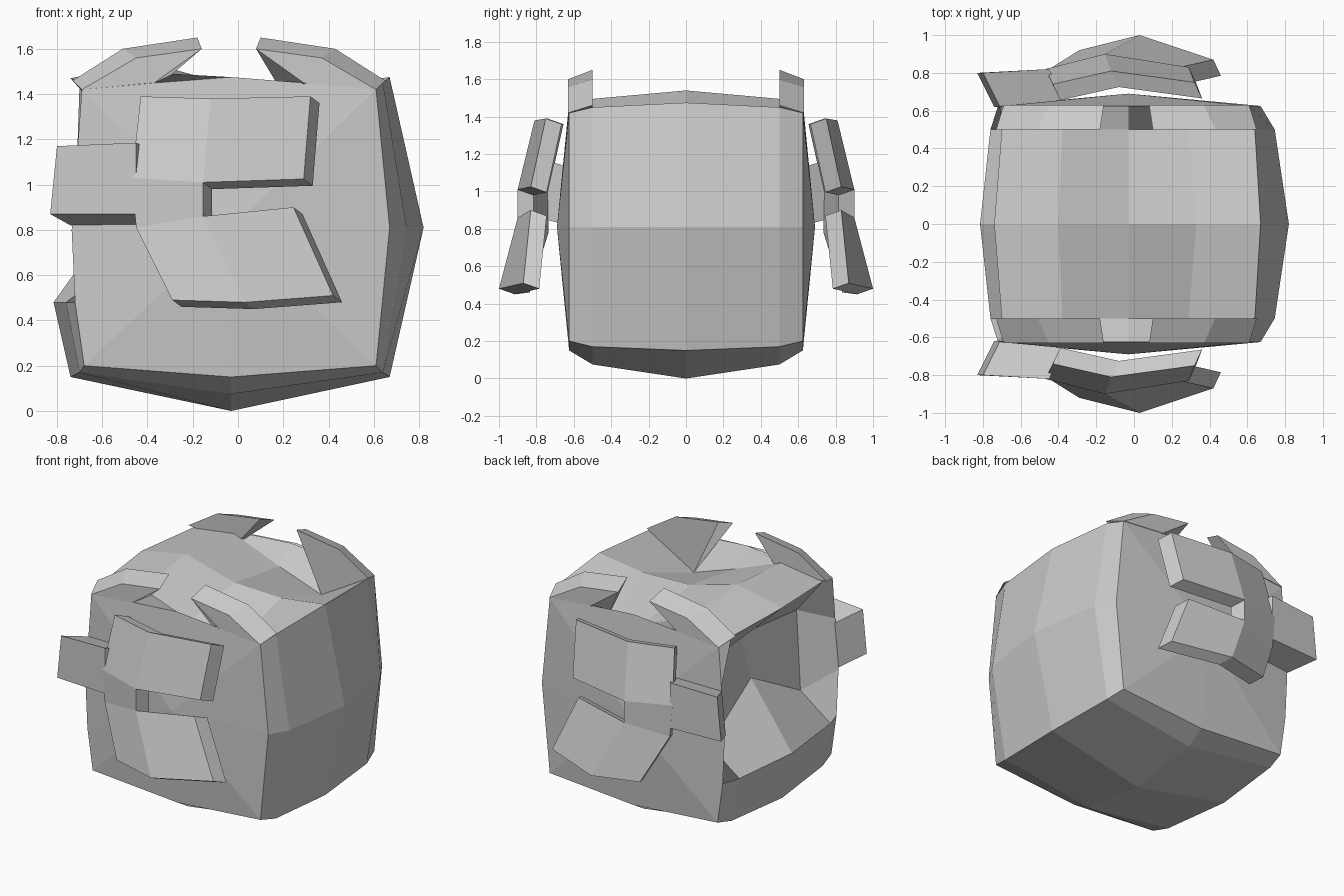
import bpy, bmesh
from mathutils import Vector

if "Cube" in bpy.data.objects:
    bpy.data.objects.remove(bpy.data.objects["Cube"])

GREY = (0.6, 0.6, 0.6, 1)
mat = bpy.data.materials.new("light_grey")
mat.use_nodes = True
mat.diffuse_color = GREY
mat.node_tree.nodes["Principled BSDF"].inputs["Base Color"].default_value = GREY


def finish(bm, name):
    bmesh.ops.recalc_face_normals(bm, faces=bm.faces)
    mesh = bpy.data.meshes.new(name)
    bm.to_mesh(mesh)
    bm.free()
    mesh.materials.append(mat)
    obj = bpy.data.objects.new(name, mesh)
    bpy.context.collection.objects.link(obj)
    return obj


def slab(name, outer, faces, inner):
    """Solid between an outer panel and a matching inner panel."""
    bm = bmesh.new()
    a = [bm.verts.new(p) for p in outer]
    b = [bm.verts.new(p) for p in inner]
    edges = [(f[i], f[(i + 1) % len(f)]) for f in faces for i in range(len(f))]
    for f in faces:
        bm.faces.new([a[i] for i in f])
        bm.faces.new([b[i] for i in reversed(f)])
    for i, j in edges:
        if (j, i) not in edges:
            bm.faces.new((a[j], a[i], b[i], b[j]))
    return finish(bm, name)


# Helmet shell: x-z outlines lofted along y, with the face recess on -x
middle = [(-.03, 0), (.67, .15), (.82, .81), (.67, 1.475), (.33, 1.43), (-.03, 1.44),
          (-.40, 1.54), (-.74, 1.47), (-.42, 1.2), (-.5, .92), (-.815, .48), (-.74, .15)]
shoulder = [(-.03, .075), (.64, .17), (.745, .81), (.64, 1.45), (.29, 1.25), (-.03, 1.36),
            (-.38, 1.495), (-.70, 1.45), (-.5, 1.2), (-.53, .65), (-.76, .48), (-.70, .17)]
rim = [(-.03, .15), (.61, .2), (.67, .81), (.61, 1.42), (.29, 1.45), (-.03, 1.475),
       (-.36, 1.45), (-.69, 1.42), (-.71, 1.15), (-.735, .8), (-.72, .48), (-.68, .2)]
bm = bmesh.new()
rings = []
for outline, y in ((rim, -.625), (shoulder, -.5), (middle, 0), (shoulder, .5), (rim, .625)):
    rings.append([bm.verts.new((x, y, z)) for x, z in outline])
n = len(rim)
for r, q in zip(rings, rings[1:]):
    for i in range(n):
        j = (i + 1) % n
        bm.faces.new((r[i], r[j], q[j], q[i]))
for ring, y in ((rings[0], -.69), (rings[-1], .69)):
    centre = bm.verts.new((-.03, y, .81))
    for i in range(n):
        bm.faces.new((ring[i], ring[(i + 1) % n], centre))
finish(bm, "helmet_shell")

# Bent side emblem (outer surface) and its tail block
emblem = [(-.43, .74, 1.39), (-.12, .81, 1.38), (.32, .75, 1.39),
          (-.47, .82, 1.03), (-.155, .9, 1.01), (.29, .83, 1.025),
          (-.45, .82, .81), (-.155, .9, .86), (.245, .83, .9),
          (-.29, .92, .49), (.03, 1.0, .48), (.42, .87, .51)]
emblem_faces = [(0, 1, 4, 3), (1, 2, 5, 4), (3, 4, 7, 6), (6, 7, 10, 9), (7, 8, 11, 10)]
tail = [(-.8, .80, 1.17), (-.45, .82, 1.185), (-.45, .82, .87), (-.83, .80, .87)]
# Horn outlines, mirrored about the shell's middle; the left one roots deeper
horn_out = [(.08, 1.60), (.37, 1.56), (.61, 1.42), (.29, 1.45)]
horn_in = [(.10, 1.65), (.43, 1.60), (.65, 1.46)]
quad = [(0, 1, 2, 3)]

for side, s in (("front", -1), ("back", 1)):
    def offset(points, dx, dy, dz):
        outer = [Vector((x, s * y, z)) for x, y, z in points]
        return outer, [p + Vector((dx, -s * dy, dz)) for p in outer]

    out, inn = offset(emblem, .04, .085, -.03)
    slab(side + "_emblem", out, emblem_faces, inn)
    out, inn = offset(tail, .09, .18, -.05)
    slab(side + "_emblem_tail", out, quad, inn)
    for end, m, root in (("left", 1, 1.25), ("right", -1, 1.42)):
        def place(points, y):
            return [(-.04 + m * (x + .04), s * y, z) for x, z in points]
        slab(f"{side}_{end}_horn", place(horn_out, .63), quad,
             place(horn_in + [(.29, root)], .5))
